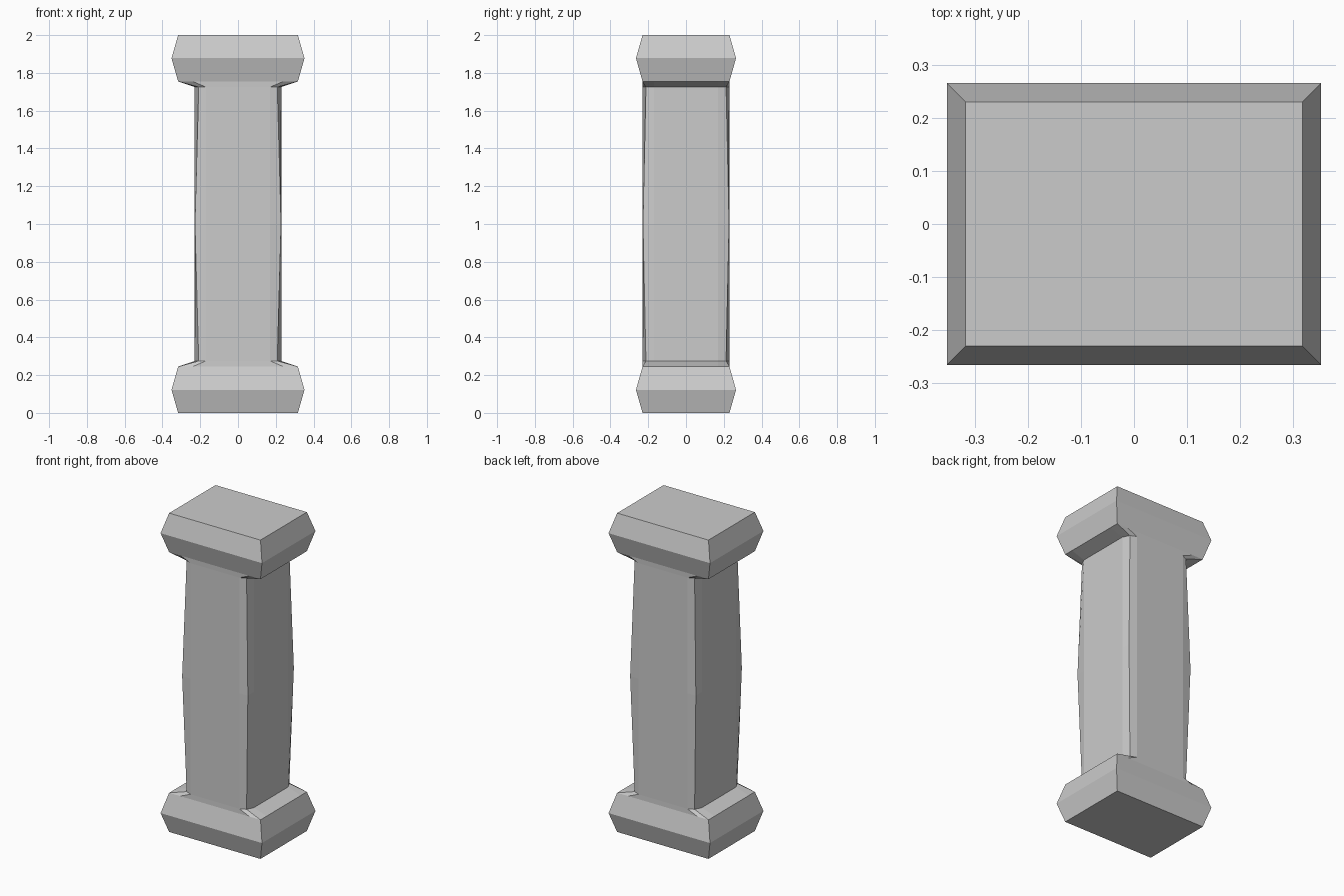
import bpy, bmesh

if "Cube" in bpy.data.objects:
    bpy.data.objects.remove(bpy.data.objects["Cube"])


def ring(bm, z, corner, front_x, front_y, side_x, side_y):
    """12-point ring: four corners, each with a neighbour on both adjoining sides."""
    cx, cy = corner
    quarter = [(side_x, side_y), (cx, cy), (front_x, front_y)]
    pts = []
    for sx, sy in ((1, 1), (-1, 1), (-1, -1), (1, -1)):
        part = [(sx * x, sy * y) for x, y in quarter]
        pts += part if sx * sy > 0 else part[::-1]
    return [bm.verts.new((x, y, z)) for x, y in pts]


# Lower half profile: z, corner, front point, side point
half = [
    (0.00, (0.317, 0.23), 0.24, 0.23, 0.317, 0.17),      # plinth foot
    (0.122, (0.352, 0.265), 0.24, 0.265, 0.352, 0.17),   # plinth widest line
    (0.245, (0.317, 0.23), 0.24, 0.23, 0.317, 0.17),     # plinth upper edge
    (0.275, (0.208, 0.212), 0.17, 0.229, 0.229, 0.17),   # worn shaft corner
]
middle = (1.0, (0.228, 0.228), 0.17, 0.229, 0.229, 0.17)
levels = half + [middle] + [(2 - h[0],) + h[1:] for h in reversed(half)]

# Pillar lofted through the rings
bm = bmesh.new()
rings = [ring(bm, *lv) for lv in levels]
for a, b in zip(rings, rings[1:]):
    for i in range(12):
        j = (i + 1) % 12
        bm.faces.new((a[i], a[j], b[j], b[i]))
bm.faces.new(rings[0][::-1])
bm.faces.new(rings[-1])
bmesh.ops.recalc_face_normals(bm, faces=bm.faces)

mesh = bpy.data.meshes.new("pillar")
bm.to_mesh(mesh)
bm.free()
pillar = bpy.data.objects.new("pillar", mesh)
bpy.context.collection.objects.link(pillar)
